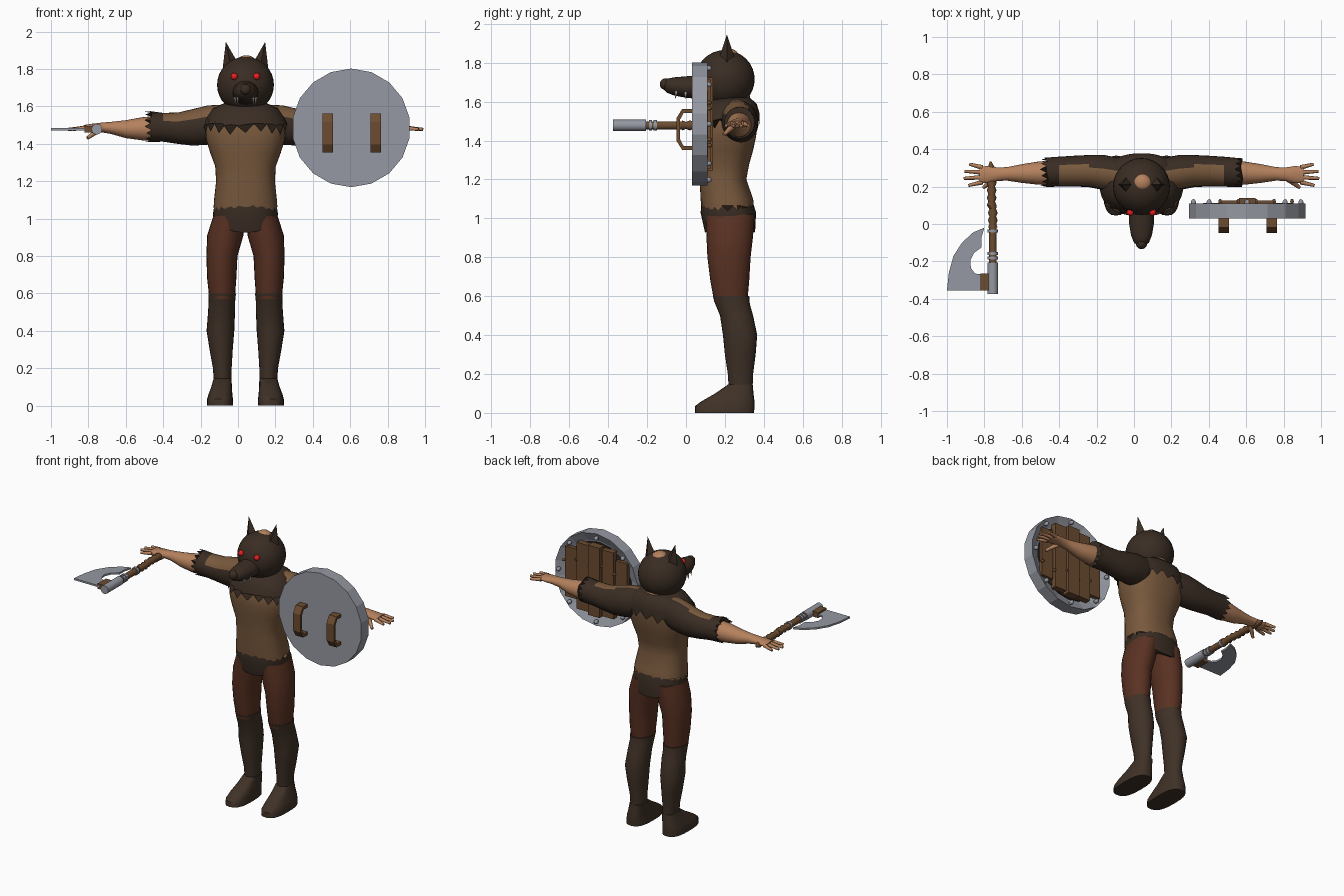
import bpy, bmesh, math
from mathutils import Vector, Matrix

if "Cube" in bpy.data.objects:
    bpy.data.objects.remove(bpy.data.objects["Cube"])


def material(name, rgb):
    m = bpy.data.materials.new(name)
    m.use_nodes = True
    m.diffuse_color = (*rgb, 1)
    m.node_tree.nodes["Principled BSDF"].inputs["Base Color"].default_value = (*rgb, 1)
    return m


FUR = material("dark fur", (.042, .026, .017))
BOOT = material("boot leather", (.05, .031, .02))
SHIRT = material("tan shirt", (.19, .1, .047))
TROUSER = material("russet trousers", (.1, .031, .016))
SKIN = material("skin", (.46, .22, .11))
STEEL = material("grey steel", (.3, .315, .36))
WOOD = material("wood", (.15, .072, .03))
RED = material("red eyes", (.8, .015, .015))
IVORY = material("ivory teeth", (.75, .72, .65))
CX = 0.04  # body centre line


def finish(name, bm, mat, smooth=True):
    bmesh.ops.recalc_face_normals(bm, faces=bm.faces)
    me = bpy.data.meshes.new(name)
    bm.to_mesh(me)
    bm.free()
    me.materials.append(mat)
    ob = bpy.data.objects.new(name, me)
    bpy.context.collection.objects.link(ob)
    if smooth:
        bpy.ops.object.select_all(action='DESELECT')
        ob.select_set(True)
        bpy.context.view_layer.objects.active = ob
        bpy.ops.object.shade_smooth_by_angle(angle=math.radians(45))
    return ob


def loft(name, rows, mat, axis="z", n=24, power=1.0, edge=None):
    """Rows are (position, centre a, centre b, radius a, radius b); edge shifts the first ring."""
    bm = bmesh.new()
    rings = []
    for i, (t, ca, cb, ra, rb) in enumerate(rows):
        ring = []
        for k in range(n):
            w = math.tau * k / n
            c, s = math.cos(w), math.sin(w)
            a = ca + ra * math.copysign(abs(c) ** power, c)
            b = cb + rb * math.copysign(abs(s) ** power, s)
            p = t + (edge(k, s) if edge and i == 0 else 0)
            ring.append(bm.verts.new({"x": (p, a, b), "y": (a, p, b), "z": (a, b, p)}[axis]))
        rings.append(ring)
    for r, q in zip(rings, rings[1:]):
        for k in range(n):
            bm.faces.new((r[k], r[(k + 1) % n], q[(k + 1) % n], q[k]))
    bm.faces.new(rings[0])
    bm.faces.new(rings[-1])
    return finish(name, bm, mat)


def ball(name, loc, size, mat, seg=20):
    bm = bmesh.new()
    bmesh.ops.create_uvsphere(bm, u_segments=seg, v_segments=max(6, seg // 2), radius=1,
                              matrix=Matrix.Translation(loc) @ Matrix.Diagonal((*size, 1)))
    return finish(name, bm, mat)


def spike(name, base, tip, r0, r1, mat, seg=8, smooth=True):
    base, tip = Vector(base), Vector(tip)
    d = tip - base
    bm = bmesh.new()
    bmesh.ops.create_cone(bm, cap_ends=True, segments=seg, radius1=r0, radius2=r1, depth=d.length,
                          matrix=Matrix.Translation((base + tip) / 2) @ d.to_track_quat('Z', 'Y').to_matrix().to_4x4())
    return finish(name, bm, mat, smooth)


def plate(name, pts, push, mat):
    bm = bmesh.new()
    f = bm.faces.new([bm.verts.new(p) for p in pts])
    g = bmesh.ops.extrude_face_region(bm, geom=[f])["geom"]
    bmesh.ops.translate(bm, vec=push, verts=[v for v in g if isinstance(v, bmesh.types.BMVert)])
    return finish(name, bm, mat, False)


def box(name, lo, hi, mat):
    (x, y, z), (u, v, w) = lo, hi
    return plate(name, [(x, y, z), (u, y, z), (u, y, w), (x, y, w)], (0, v - y, 0), mat)


def jag(amount):
    return lambda k, s: amount * (1 if k % 2 else -1) * (1 + .4 * math.sin(k * 2.3))


def trunk(rows, grow=0.0):
    return [(z, CX, (f + b) / 2, w + grow, (b - f) / 2 + grow) for z, w, f, b in rows]


# Torso: shirt, fur mantle and briefs, as height, half width, front, back
torso = [(1.05, .172, .08, .35), (1.1, .168, .075, .345), (1.2, .157, .07, .31), (1.28, .162, .065, .325),
         (1.35, .188, .055, .345), (1.42, .21, .048, .36), (1.48, .215, .05, .368),
         (1.54, .2, .07, .37), (1.59, .165, .1, .355), (1.62, .1, .15, .32)]
loft("shirt", trunk(torso), SHIRT, n=40, power=.85, edge=jag(.012))
loft("fur_mantle", trunk(torso[6:], .008), FUR, n=40, power=.85, edge=jag(.022))
loft("briefs", trunk([(.97, .172, .098, .355), (1.03, .173, .075, .36), (1.08, .165, .08, .345)]),
     FUR, n=32, power=.85, edge=lambda k, s: .03 - .075 * s * s)
loft("neck", trunk([(1.55, .08, .16, .34), (1.68, .07, .17, .32)]), SKIN)

# Beast head
ball("head", (CX, .2, 1.715), (.152, .153, .15), FUR, 32)
ball("scalp", (CX + .004, .22, 1.835), (.052, .05, .038), SKIN)
loft("snout", [(-.115, CX, 1.685, .02, .02), (-.1, CX, 1.682, .04, .035), (-.06, CX, 1.678, .056, .047),
               (0, CX, 1.675, .066, .055), (.1, CX, 1.675, .07, .065)], FUR, "y")
ball("nose", (CX, -.105, 1.69), (.03, .03, .03), FUR)

for s, side in ((-1, "right"), (1, "left")):
    X = lambda d: CX + s * d
    ball(side + "_eye", (X(.06), .062, 1.76), (.019, .019, .019), RED, 12)
    spike(side + "_ear", (X(.078), .21, 1.81), (X(.105), .21, 1.945), .045, 0, FUR, 4, False)
    spike(side + "_fang", (X(.042), -.05, 1.655), (X(.042), -.055, 1.612), .009, 0, IVORY, 6)
    spike(side + "_back_fang", (X(.055), .0, 1.65), (X(.055), -.005, 1.61), .008, 0, IVORY, 6)

    # Legs, boots and feet, as height, offset, half width, front, back
    def limb(rows):
        return [(z, X(d), (f + b) / 2, w, (b - f) / 2) for z, d, w, f, b in rows]
    loft(side + "_thigh", limb([(.57, .125, .068, .145, .315), (.68, .127, .078, .125, .325),
                                (.8, .126, .083, .11, .332), (.91, .108, .097, .105, .345),
                                (1.02, .088, .082, .1, .352)]), TROUSER)
    loft(side + "_boot", limb([(.12, .122, .047, .22, .342), (.2, .124, .05, .215, .345),
                               (.3, .13, .062, .2, .358), (.4, .134, .074, .19, .366),
                               (.5, .128, .072, .175, .345), (.56, .126, .071, .15, .328),
                               (.6, .125, .074, .138, .325)]), BOOT)
    loft(side + "_foot", limb([(0, .136, .07, .045, .35), (.035, .136, .069, .047, .352),
                               (.06, .134, .064, .08, .352), (.1, .128, .055, .15, .347),
                               (.145, .122, .048, .215, .343)]), BOOT, power=.75)

    # Arms: furred sleeve over a bare forearm
    def arm(rows):
        return [(X(d), y, z, ry, rz) for d, y, z, ry, rz in rows]
    sleeve = loft(side + "_fur_sleeve",
                  arm([(.52, .275, 1.492, .078, .082), (.44, .28, 1.488, .08, .077), (.36, .283, 1.483, .082, .084),
                       (.28, .283, 1.488, .086, .098), (.2, .275, 1.5, .094, .105), (.1, .26, 1.51, .09, .1)]),
                  FUR, "x", 28, edge=jag(.016))
    sleeve.data.materials.append(SHIRT)
    for p in sleeve.data.polygons:  # shirt shows along the underside near the body
        if p.normal.z < -.45 and p.normal.y > -.35 and abs(p.center.x - CX) < .42:
            p.material_index = 1
    loft(side + "_forearm", arm([(.45, .275, 1.485, .066, .066), (.55, .272, 1.48, .062, .062),
                                 (.64, .27, 1.478, .05, .048), (.72, .268, 1.485, .036, .032),
                                 (.77, .266, 1.487, .036, .026), (.82, .264, 1.487, .046, .02),
                                 (.865, .262, 1.485, .044, .015)]), SKIN, "x")
    for i, reach in enumerate((.925, .95, .945, .92)):
        y = .224 + i * .026
        spike(f"{side}_finger_{i}", (X(.85), y, 1.485), (X(reach), y + (i - 1.5) * .012, 1.477), .013, .008, SKIN)
    spike(side + "_thumb", (X(.78), .245, 1.478), (X(.845), .195, 1.43), .018, .009, SKIN)

# Round shield with recessed back
SX, SZ = .605, 1.485
bm = bmesh.new()
bmesh.ops.create_cone(bm, cap_ends=True, segments=18, radius1=.317, radius2=.317, depth=.08,
                      matrix=Matrix.Translation((SX, .07, SZ)) @ Matrix.Rotation(math.pi / 2, 4, 'X'))
back = max(bm.faces, key=lambda f: f.calc_center_median().y)
bmesh.ops.inset_region(bm, faces=[back], thickness=.06)
bmesh.ops.translate(bm, vec=(0, -.03, 0), verts=back.verts)
finish("shield", bm, STEEL, False)
spike("shield_backing", (SX, .078, SZ), (SX, .09, SZ), .25, .25, FUR, 18, False)
for i in range(-2, 3):
    x, w = SX + i * .096, .044
    h = math.sqrt(.252 ** 2 - (max(abs(i) * .096 - .02, 0)) ** 2) - .012
    box(f"shield_plank_{i + 3}", (x - w, .085, SZ - h), (x + w, .14 - abs(i) * .014, SZ + h), WOOD)
    for e in (-1, 1):
        ball(f"plank_nail_{i + 3}", (x + .048, .12, SZ + e * (.08 + .03 * (i % 2))), (.01, .015, .01), WOOD, 8)
for k in range(8):
    w = math.tau * k / 8
    ball(f"rivet_{k + 1}", (SX + .287 * math.cos(w), .113, SZ + .287 * math.sin(w)), (.014, .02, .014), STEEL, 10)

# Curved straps on the shield front
strap = [(.03, .105), (-.02, .105), (-.048, .06), (-.048, -.06), (-.02, -.105), (.03, -.105),
         (.03, -.085), (-.012, -.085), (-.03, -.052), (-.03, .052), (-.012, .085), (.03, .085)]
for x in (.453, .708):
    plate("shield_strap", [(x, y, SZ - .028 + z) for y, z in strap], (.056, 0, 0), WOOD)

# Axe: knotted grip, shaft, steel socket and blade
AX, AZ = -.755, 1.478
rows = [(.335, AX - .012, AZ, .004, .004), (.3, AX - .008, AZ, .02, .02)]
rows += [(.28 - i * .02, AX - (.006 if i < 10 else 0), AZ, r, r) for i, r in enumerate((.018, .026) * 8)]
loft("axe_grip", rows, WOOD, "y", 12)
spike("axe_shaft", (AX, -.02, AZ), (AX, -.25, AZ), .021, .021, WOOD, 12)
for y in (-.03, -.15, -.175):
    spike("axe_ring", (AX, y, AZ), (AX, y - .016, AZ), .027, .027, STEEL, 12)
spike("axe_socket", (AX, -.205, AZ), (AX, -.375, AZ), .029, .029, STEEL, 12)
box("axe_wedge", (-.82, -.355, AZ - .018), (-.765, -.265, AZ + .018), WOOD)
blade = [(-.8, -.02), (-.86, -.045), (-.92, -.1), (-.965, -.17), (-.99, -.26), (-1, -.355), (-.81, -.355),
         (-.81, -.27), (-.85, -.265), (-.872, -.235), (-.875, -.195), (-.855, -.155), (-.815, -.125), (-.815, -.07)]
plate("axe_blade", [(x, y, AZ - .006) for x, y in blade], (0, 0, .012), STEEL)
